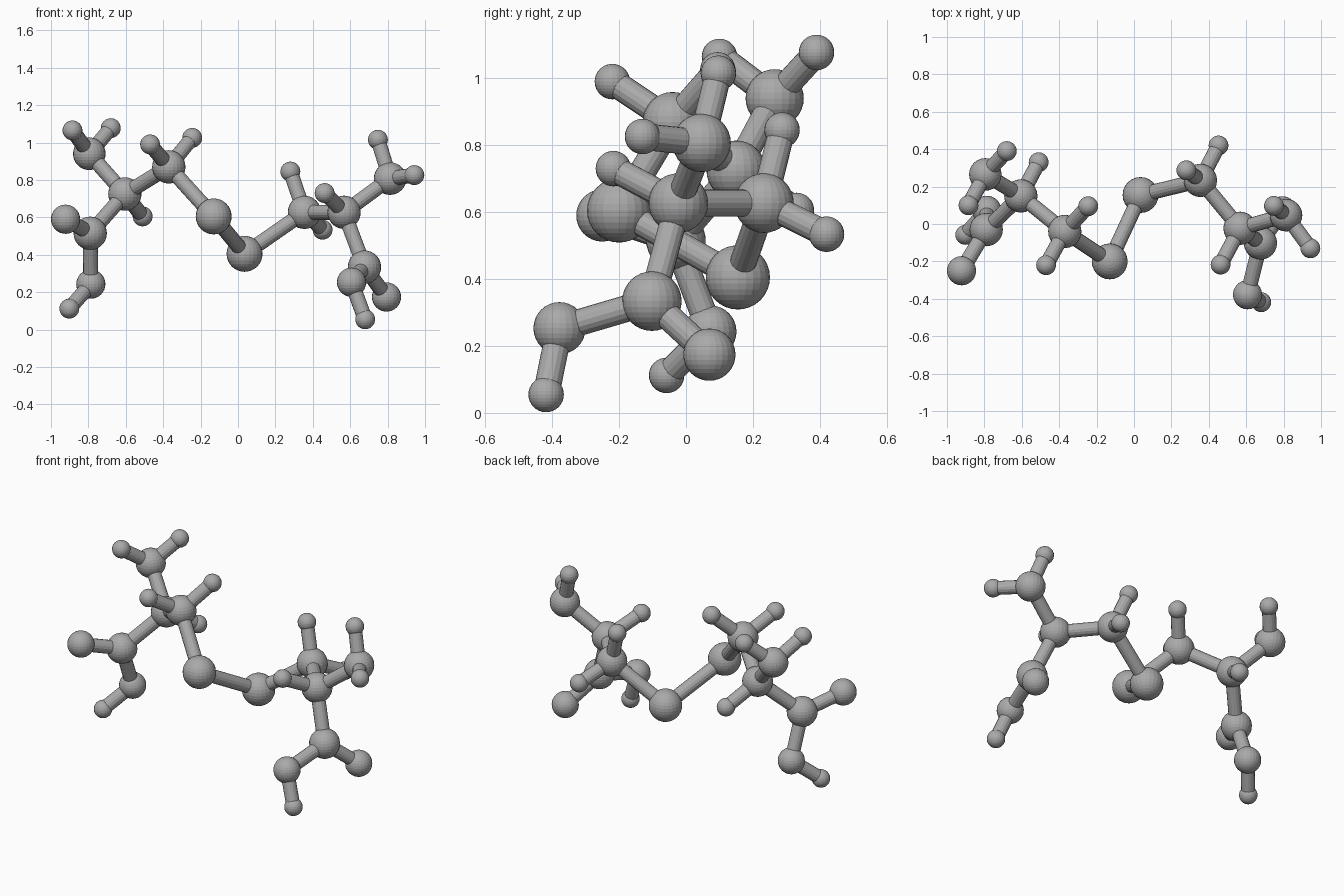
import bpy
from mathutils import Vector

cube = bpy.data.objects.get("Cube")
if cube:
    bpy.data.objects.remove(cube)

# One matte grey for balls and rods
grey = bpy.data.materials.new("grey")
grey.use_nodes = True
colour = (0.4, 0.4, 0.4, 1)
grey.diffuse_color = colour
grey.node_tree.nodes["Principled BSDF"].inputs["Base Color"].default_value = colour

RADIUS = {"sulfur": 0.096, "carbon": 0.089, "nitrogen": 0.087, "oxygen": 0.078, "hydrogen": 0.053}
ROD = 0.04

# Each ball: name, element, ball it hangs from, centre
BALLS = [
    ("right_bridge", "sulfur", None, (-0.13, -0.20, 0.605)),
    ("right_arm", "carbon", "right_bridge", (-0.37, -0.04, 0.87)),
    ("right_arm_tip_front", "hydrogen", "right_arm", (-0.47, -0.22, 0.99)),
    ("right_arm_tip_back", "hydrogen", "right_arm", (-0.245, 0.095, 1.025)),
    ("right_hub", "carbon", "right_arm", (-0.605, 0.15, 0.725)),
    ("right_hub_tip", "hydrogen", "right_hub", (-0.51, 0.33, 0.605)),
    ("right_amine", "nitrogen", "right_hub", (-0.795, 0.265, 0.94)),
    ("right_amine_tip_front", "hydrogen", "right_amine", (-0.885, 0.10, 1.065)),
    ("right_amine_tip_back", "hydrogen", "right_amine", (-0.68, 0.39, 1.077)),
    ("right_acid", "carbon", "right_hub", (-0.79, -0.03, 0.515)),
    ("right_acid_front", "oxygen", "right_acid", (-0.922, -0.25, 0.59)),
    ("right_acid_lower", "oxygen", "right_acid", (-0.787, 0.073, 0.243)),
    ("right_acid_tip", "hydrogen", "right_acid_lower", (-0.902, -0.058, 0.112)),
    ("left_bridge", "sulfur", "right_bridge", (0.035, 0.155, 0.405)),
    ("left_arm", "carbon", "left_bridge", (0.355, 0.233, 0.627)),
    ("left_arm_tip_upper", "hydrogen", "left_arm", (0.28, 0.287, 0.845)),
    ("left_arm_tip_back", "hydrogen", "left_arm", (0.452, 0.42, 0.534)),
    ("left_hub", "carbon", "left_arm", (0.567, -0.023, 0.627)),
    ("left_hub_tip", "hydrogen", "left_hub", (0.463, -0.217, 0.73)),
    ("left_amine", "nitrogen", "left_hub", (0.813, 0.047, 0.807)),
    ("left_amine_tip_upper", "hydrogen", "left_amine", (0.748, 0.097, 1.015)),
    ("left_amine_tip_outer", "hydrogen", "left_amine", (0.943, -0.13, 0.826)),
    ("left_acid", "carbon", "left_hub", (0.676, -0.102, 0.334)),
    ("left_acid_back", "oxygen", "left_acid", (0.794, 0.07, 0.174)),
    ("left_acid_front", "oxygen", "left_acid", (0.607, -0.378, 0.253)),
    ("left_acid_tip", "hydrogen", "left_acid_front", (0.68, -0.418, 0.055)),
]


def finish(name):
    obj = bpy.context.object
    obj.name = name
    obj.data.materials.append(grey)
    return obj


def add_ball(name, radius, centre):
    bpy.ops.mesh.primitive_uv_sphere_add(segments=24, ring_count=16, radius=radius, location=centre)
    finish(name)


def add_rod(name, start, end):
    span = end - start
    bpy.ops.mesh.primitive_cylinder_add(vertices=16, radius=ROD, depth=span.length,
                                        location=(start + end) / 2)
    rod = finish(name)
    rod.rotation_euler = span.to_track_quat("Z", "Y").to_euler()


# Balls, each joined to its parent by a rod
centres = {}
for name, element, parent, place in BALLS:
    centres[name] = Vector(place)
    add_ball(name, RADIUS[element], centres[name])
    if parent:
        add_rod(name + "_rod", centres[parent], centres[name])
